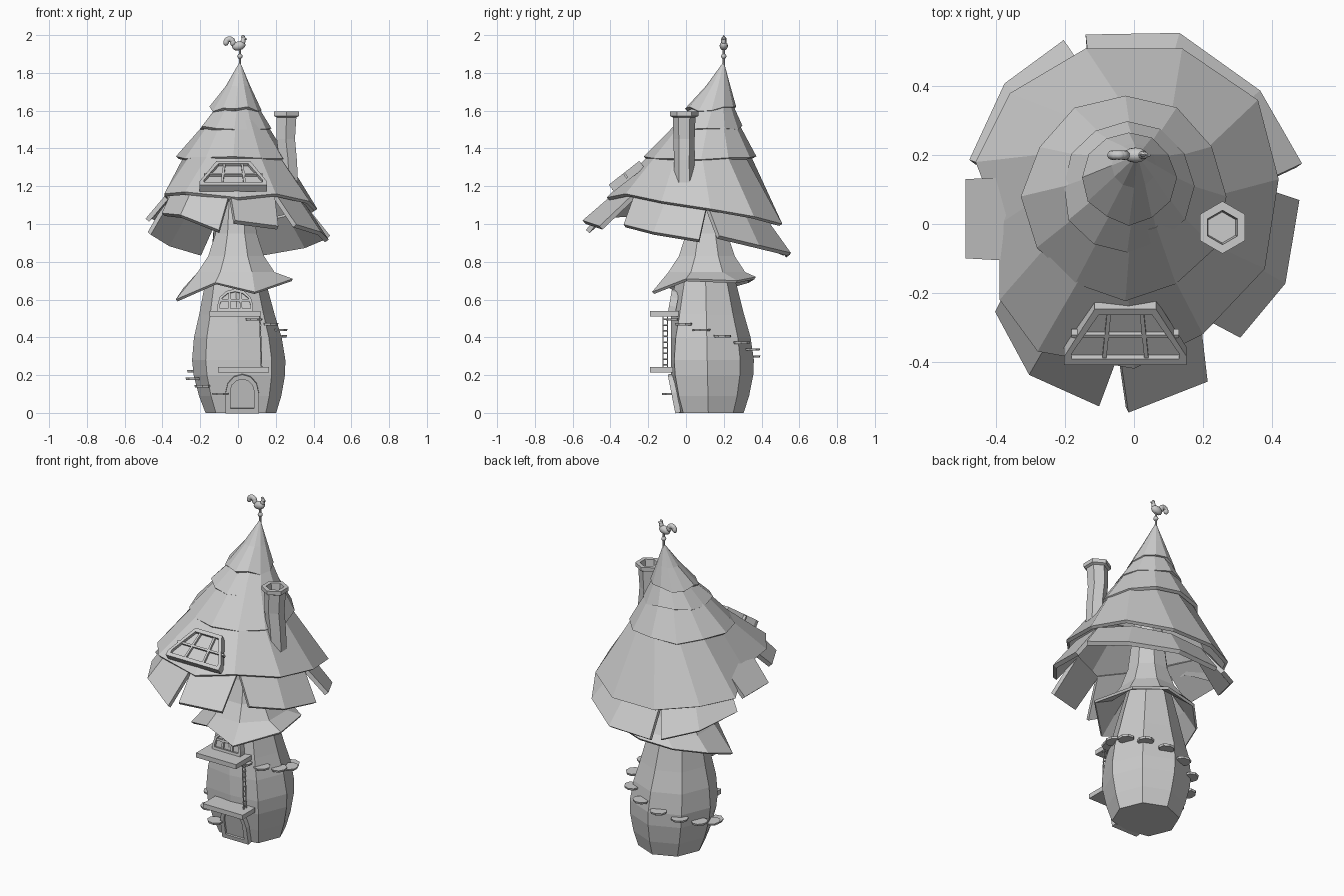
import bpy, bmesh, random
from math import sin, cos, pi, radians, tau
from mathutils import Matrix, Vector

random.seed(4)
if "Cube" in bpy.data.objects:
    bpy.data.objects.remove(bpy.data.objects["Cube"], do_unlink=True)

clay = bpy.data.materials.new("plain_grey")
clay.use_nodes = True
grey = (0.6, 0.6, 0.6, 1)
clay.diffuse_color = grey
clay.node_tree.nodes["Principled BSDF"].inputs["Base Color"].default_value = grey


def finish(name, bm, thick=0, offset=-1, smooth=False):
    bmesh.ops.recalc_face_normals(bm, faces=bm.faces)
    for f in bm.faces:
        f.smooth = smooth
    mesh = bpy.data.meshes.new(name)
    bm.to_mesh(mesh)
    bm.free()
    ob = bpy.data.objects.new(name, mesh)
    bpy.context.collection.objects.link(ob)
    mesh.materials.append(clay)
    if thick:
        mod = ob.modifiers.new("thickness", 'SOLIDIFY')
        mod.thickness = thick
        mod.offset = offset
    return ob


def ring(x, y, z, r, n, turn=0.0, wobble=0.0):
    pts = []
    for i in range(n):
        a = turn + tau * i / n
        k = r * (1 + random.uniform(-wobble, wobble))
        pts.append((x + k * cos(a), y + k * sin(a), z + random.uniform(-wobble, wobble) * 0.3))
    return pts


def loft(name, rings, capped=False, thick=0, offset=-1):
    bm = bmesh.new()
    rows = [[bm.verts.new(p) for p in pts] for pts in rings]
    n = len(rows[0])
    for a, b in zip(rows, rows[1:]):
        for i in range(n):
            j = (i + 1) % n
            bm.faces.new((a[i], a[j], b[j], b[i]))
    if capped:
        bm.faces.new(rows[0])
        bm.faces.new(rows[-1])
    bmesh.ops.remove_doubles(bm, verts=bm.verts, dist=0.0005)
    return finish(name, bm, thick, offset)


def box(name, size, place):
    bm = bmesh.new()
    bmesh.ops.create_cube(bm, size=1, matrix=place @ Matrix.Diagonal((*size, 1)))
    finish(name, bm)


def ball(name, loc, size, tilt=0):
    bm = bmesh.new()
    place = Matrix.Translation(loc) @ Matrix.Rotation(tilt, 4, 'Y') @ Matrix.Diagonal((*size, 1))
    bmesh.ops.create_uvsphere(bm, u_segments=12, v_segments=8, radius=1, matrix=place)
    finish(name, bm, smooth=True)


def rod(name, a, b, r, n=8):
    a, b = Vector(a), Vector(b)
    turn = (b - a).to_track_quat('Z', 'Y').to_matrix().to_4x4()
    bm = bmesh.new()
    bmesh.ops.create_cone(bm, cap_ends=True, segments=n, radius1=r, radius2=r, depth=(b - a).length,
                          matrix=Matrix.Translation((a + b) / 2) @ turn)
    finish(name, bm)


def arch(w, low, high, spring, steps):
    top = (high - spring) / sin(pi * (steps // 2) / steps)
    arc = [(w * cos(pi * i / steps), spring + top * sin(pi * i / steps), 0)
           for i in range(steps + 1)]
    return [(-w, low, 0), (w, low, 0)] + arc


def arched_frame(name, w, h, spring, border, depth, place, columns=(), rows=(), steps=6):
    # Surround, recessed pane and glazing bars, laid out flat and then placed
    outer = arch(w, 0, h, spring, steps)
    inner = arch(w - border, border, h - border, spring + border / 2, steps)
    loft(name + "_frame", [outer, inner], thick=depth, offset=0).matrix_world = place
    bm = bmesh.new()
    bm.faces.new([bm.verts.new(p) for p in inner])
    finish(name + "_pane", bm, 0.008, 0).matrix_world = place
    for u in columns:
        top = h * (1 - 0.45 * (u / w) ** 2) - border / 2
        lean = Matrix.Translation((u, top / 2, 0.004)) @ Matrix.Rotation(u * 1.5, 4, 'Z')
        box(name + "_upright_bar", (0.012, top, depth * 0.6), place @ lean)
    for v in rows:
        box(name + "_cross_bar", (2 * w - 2 * border, 0.012, depth * 0.6),
            place @ Matrix.Translation((0, v, 0.004)))


def stand(loc, degrees):
    return Matrix.Translation(loc) @ Matrix.Rotation(radians(degrees), 4, 'X')


# Barrel shaped tower, flattened where the door and balcony sit
tower = [(0, 0.187), (0.09, 0.218), (0.2, 0.242), (0.28, 0.247), (0.4, 0.232),
         (0.52, 0.2), (0.65, 0.17), (0.85, 0.12)]
loft("tower", [[(x, max(y, -0.04 - 0.2 * min(z, 0.2)), z) for x, y, z in
                ring(0.015 - 0.04 * z, 0.118 - 0.02 * z, z, r, 8)] for z, r in tower], True)

# Flared lower roof with an uneven rim
rim = [(.29, 0, .71), (.24, .27, .7), (.06, .37, .72), (-.15, .34, .7),
       (-.29, .2, .66), (-.33, .02, .6), (-.12, -.13, .69), (.09, -.18, .64)]
neck = [ring(-0.01, 0.11, z, r, 8, -pi / 8) for z, r in
        [(1.25, 0.08), (0.95, 0.118), (0.83, 0.16), (0.745, 0.22)]]
loft("lower_roof", neck + [rim], thick=0.015)

# Stacked upper roof tiers
SIDES = 12
turn = radians(-120)
apex = (0.01, 0.2, 1.86)
loft("roof_tip", [[apex] * SIDES, ring(0, 0.17, 1.73, 0.065, SIDES, turn),
                  ring(-0.015, 0.135, 1.61, 0.135, SIDES, turn, 0.05)], thick=0.018)
loft("roof_second_tier", [ring(0, 0.15, 1.65, 0.09, SIDES, turn),
                          ring(-0.02, 0.11, 1.51, 0.19, SIDES, turn, 0.04)], thick=0.018)
loft("roof_third_tier", [ring(-0.01, 0.12, 1.55, 0.15, SIDES, turn),
                         ring(-0.025, 0.08, 1.35, 0.295, SIDES, turn, 0.03)], thick=0.02)
eaves = [(-.28, -.37, 1.17), (0, -.42, 1.14), (.2, -.32, 1.16), (.38, -.13, 1.12),
         (.42, .13, 1.08), (.36, .36, 1.04), (.14, .51, 1), (-.14, .51, 1),
         (-.36, .38, 1.03), (-.46, .18, 1.03), (-.39, 0, 1.13), (-.39, -.22, 1.16)]
loft("roof_main_tier", [ring(-0.02, 0.08, 1.39, 0.25, SIDES, turn), eaves], thick=0.02)

# Hanging eaves, split by notches that close towards the top
flaps = [[(-.395, -.25, 1.05), (-.3, -.43, 1.04), (-.1, -.52, .96)],
         [(-.02, -.54, 1.01), (.21, -.45, .98)],
         [(.3, -.325, .99), (.43, -.17, .95), (.47, .07, .91)],
         [(.48, .17, .93), (.36, .38, .88), (.13, .545, .84), (-.14, .54, .83)],
         [(-.2, .525, .84), (-.37, .4, .89), (-.47, .18, .95)],
         [(-.48, .13, 1.02), (-.48, -.1, 1.02)]]
flaps = [[Vector(p) for p in flap] for flap in flaps]
for i, low in enumerate(flaps):
    before, after = flaps[i - 1][-1], flaps[(i + 1) % len(flaps)][0]
    guide = [(before + low[0]) / 2, *low[1:-1], (low[-1] + after) / 2]
    high = [p.lerp(Vector((0, 0.08, p.z)), 0.26) + Vector((0, 0, 0.17)) for p in guide]
    bm = bmesh.new()
    lows = [bm.verts.new(p) for p in low]
    highs = [bm.verts.new(p) for p in high]
    for k in range(len(low) - 1):
        bm.faces.new((lows[k], lows[k + 1], highs[k + 1], highs[k]))
    finish("hanging_eaves", bm, 0.025, 0)

# Hexagonal chimney with a hollow cap
stack = [(1.22, .27, .055), (1.34, .265, .054), (1.45, .253, .056), (1.565, .257, .06),
         (1.572, .257, .076), (1.595, .257, .076), (1.595, .257, .05), (1.55, .256, .045)]
loft("chimney", [ring(x, -0.01, z, r, 6, pi / 6) for z, x, r in stack], True)

# Roof window, balcony window and door
arched_frame("roof_window", 0.178, 0.205, 0.03, 0.022, 0.045, stand((-0.025, -0.395, 1.19), 38),
             (-0.055, 0.055), (0.1,), 3)
arched_frame("balcony_window", 0.095, 0.12, 0.03, 0.015, 0.04, stand((-0.015, -0.075, 0.535), 80),
             (-0.03, 0.03), (0.06,))
arched_frame("door", 0.088, 0.21, 0.11, 0.026, 0.03, stand((0.022, -0.042, 0), 101))

# Balcony, porch ledge and the ladder between them
box("balcony", (0.27, 0.15, 0.028), Matrix.Translation((-0.015, -0.115, 0.525)))
box("porch_ledge", (0.27, 0.12, 0.028), Matrix.Translation((0.03, -0.13, 0.228)))
for y in (-0.122, -0.098):
    rod("ladder_rail", (0.125, y, 0.23), (0.115, y, 0.52), 0.004, 6)
for i in range(9):
    z = 0.255 + 0.03 * i
    rod("ladder_rung", (0.12, -0.125, z), (0.12, -0.095, z), 0.004, 6)

# Plank steps winding around the tower
STEPS = 12
for i in range(STEPS):
    t = i / (STEPS - 1)
    a = radians(-65 + 310 * t)
    z = 0.495 - 0.395 * t ** 1.15
    r = 0.245 - 0.7 * (z - 0.28) ** 2 - 0.12 * max(0, z - 0.4)
    place = Matrix.Translation((cos(a) * r, 0.115 + sin(a) * r, z)) @ Matrix.Rotation(a, 4, 'Z')
    bm = bmesh.new()
    bmesh.ops.create_cone(bm, cap_ends=True, segments=8, radius1=0.04, radius2=0.043, depth=0.012,
                          matrix=place @ Matrix.Diagonal((1, 1.15, 1, 1)))
    finish("step", bm)

# Rooster weathervane
rod("vane_pole", (0.01, 0.2, 1.83), (0.01, 0.2, 1.925), 0.006)
ball("vane_knob", (0.01, 0.2, 1.888), (0.014, 0.014, 0.014))
ball("rooster_body", (0.004, 0.2, 1.943), (0.036, 0.022, 0.024), radians(-15))
ball("rooster_neck", (0.026, 0.2, 1.965), (0.013, 0.012, 0.022), radians(10))
ball("rooster_head", (0.03, 0.2, 1.98), (0.012, 0.01, 0.011))
ball("rooster_comb", (0.026, 0.2, 1.992), (0.011, 0.004, 0.008))
ball("rooster_beak", (0.042, 0.2, 1.979), (0.007, 0.004, 0.004))
for i in range(5):
    a = radians(10 + 38 * i)
    ball("rooster_tail", (-0.045 + 0.018 * cos(a), 0.2, 1.957 + 0.022 * sin(a)),
         (0.021, 0.014, 0.015), -a - pi / 2)
